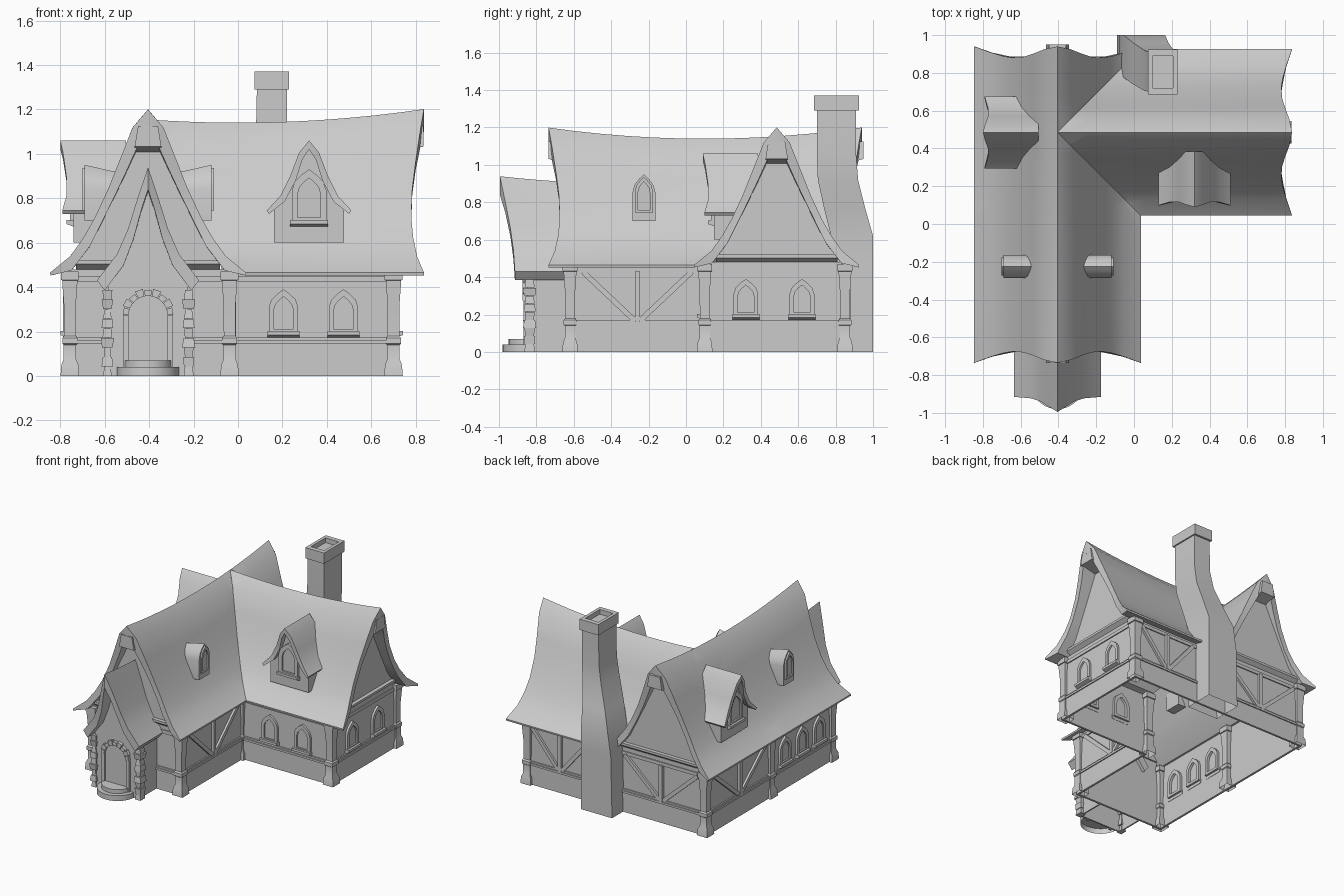
import bpy, bmesh, math, random
from mathutils import Matrix, Vector

random.seed(4)
cube = bpy.data.objects.get("Cube")
if cube:
    bpy.data.objects.remove(cube)

# The single plaster-grey colour
grey = bpy.data.materials.new("plain_grey")
grey.use_nodes = True
grey.diffuse_color = (0.6, 0.6, 0.6, 1)
grey.node_tree.nodes["Principled BSDF"].inputs["Base Color"].default_value = (0.6, 0.6, 0.6, 1)


def frame(x, y, turn=0):
    """Local frame whose -y axis faces outwards; turn in degrees."""
    return Matrix.Translation((x, y, 0)) @ Matrix.Rotation(math.radians(turn), 4, "Z")


HERE = frame(0, 0)


def build(name, verts, faces, place=HERE):
    me = bpy.data.meshes.new(name)
    me.from_pydata([place @ Vector(v) for v in verts], [], faces)
    bm = bmesh.new()
    bm.from_mesh(me)
    bmesh.ops.recalc_face_normals(bm, faces=bm.faces)
    bm.to_mesh(me)
    bm.free()
    me.shade_smooth()
    me.set_sharp_from_angle(angle=math.radians(30))
    me.materials.append(grey)
    ob = bpy.data.objects.new(name, me)
    bpy.context.collection.objects.link(ob)
    return ob


def loft(name, rings, place=HERE, closed=False, floor=True):
    """Skin rings of equal size; cap the ends, or join last to first."""
    n, m = len(rings[0]), len(rings)
    verts = [p for r in rings for p in r]
    faces = []
    for k in range(m if closed else m - 1):
        a, b = k * n, (k + 1) % m * n
        faces += [(a + i, a + (i + 1) % n, b + (i + 1) % n, b + i) for i in range(n)]
    if not closed:
        faces.append(tuple(range((m - 1) * n, m * n)))
        if floor:
            faces.append(tuple(range(n)))
    build(name, verts, faces, place)


def prism(name, pts, v0, v1, place=HERE):
    loft(name, [[(u, v, z) for u, z in pts] for v in (v0, v1)], place)


def box(name, u0, u1, v0, v1, z0, z1, place=HERE):
    prism(name, [(u0, z0), (u1, z0), (u1, z1), (u0, z1)], v0, v1, place)


def ledge(name, half, top, v0, v1, z0, z1, drop, place):
    """Projecting timber whose underside slopes down towards the wall."""
    loft(name, [[(-half, v, z), (half, v, z), (top, v, z1), (-top, v, z1)]
                for v, z in ((v0, z0), (v1, z0 - drop))], place)


def beam(name, a, b, width, depth, place):
    """Flat timber on a wall between two (u, z) points."""
    a, b = Vector(a), Vector(b)
    d = (b - a).normalized() * width / 2
    n = Vector((-d.y, d.x))
    prism(name, [a - n, b - n, b + n, a + n], -depth, 0.004, place)


def rect(x0, x1, y0, y1, z):
    return [(x0, y0, z), (x1, y0, z), (x1, y1, z), (x0, y1, z)]


def mirrored(half):
    return [(-u, z) for u, z in reversed(half)] + [p for p in half if p[0] > 0]


def roof(name, half, v0, v1, bulge0, bulge1, sag, low, reach, place):
    """Thick flared roof; rows are outer u, z, inner u, z, end bulge."""
    rows = [(-a, z, -b, y, w) for a, z, b, y, w in reversed(half)] + half[1:]
    top, eave = half[0][1], half[-1][1]
    rings = []
    for k in range(13):
        t = k / 12
        def point(u, z, w):
            v = v0 - bulge0 * w + (v1 + bulge1 * w - v0 + bulge0 * w) * t
            drop = sag * (1 - ((v - low) / reach) ** 2)
            return (u, v, z - drop * max(0, z - eave) / (top - eave))
        rings.append([point(a, z, w) for a, z, b, y, w in rows]
                     + [point(b, y, w) for a, z, b, y, w in reversed(rows)])
    n, m = len(rows), 2 * len(rows)
    verts = [p for r in rings for p in r]
    faces = [(k * m + i, k * m + (i + 1) % m, (k + 1) * m + (i + 1) % m, (k + 1) * m + i)
             for k in range(12) for i in range(m)]
    for s in (0, 12 * m):
        faces += [(s + i, s + i + 1, s + m - 2 - i, s + m - 1 - i) for i in range(n - 1)]
    return build(name, verts, faces, place)


def cut_valley(ob, keep_side):
    """Trim a main roof along the two valleys where the wings meet."""
    bm = bmesh.new()
    bm.from_mesh(ob.data)
    for s in (1, -1):
        bmesh.ops.bisect_plane(bm, geom=bm.verts[:] + bm.edges[:] + bm.faces[:], dist=1e-5,
                               plane_co=(-.405, .485, 0), plane_no=(1, s, 0))
    def in_side(f):
        c = f.calc_center_median()
        return c.x + .405 > abs(c.y - .485)
    bmesh.ops.delete(bm, geom=[f for f in bm.faces if in_side(f) != keep_side], context="FACES")
    bm.to_mesh(ob.data)
    bm.free()


def arch(w, z0, z1):
    """Pointed window outline."""
    h = z1 - z0
    return mirrored([(0, z1), (w * .42, z1 - h * .1), (w * .82, z1 - h * .23),
                     (w, z1 - h * .4), (w, z0)])


def window(name, place, w, z0, z1, sill=True):
    outer, inner = arch(w, z0, z1), arch(w * .66, z0 + w * .3, z1 - w * .5)
    rings = [[(u, v, z) for u, z in pts] for pts, v in
             ((outer, .025), (outer, -.016), (inner, -.016), (inner, .025))]
    loft(name + "_frame", rings, place, closed=True)
    prism(name + "_pane", inner, -.004, .004, place)
    if sill:
        ledge(name + "_sill", w * 1.1, w * 1.1, -.032, .01, z0 - .006, z0 + .012, .016, place)


# Walls: thin L-shaped shell, open below
CORNERS = [(-.757, -.62, -1, -1), (-.038, -.62, 1, -1), (-.038, .10, 1, -1),
           (.70, .10, 1, -1), (.70, .85, 1, 1), (-.757, .85, -1, 1)]


def wall_ring(name, grow, z0, z1):
    def ring(d, z):
        return [(x + sx * d, y + sy * d, z) for x, y, sx, sy in CORNERS]
    loft(name, [ring(.004, z0), ring(grow, z0), ring(grow, z1), ring(.004, z1)], closed=True)


wall_ring("plinth", .02, 0, .145)
wall_ring("lower_band", .028, .145, .16)
wall_ring("upper_band", .02, .16, .172)
wall_ring("wall", .01, .172, .48)
wall_ring("top_beam", .018, .425, .45)

# Corner posts
for x, y in [c[:2] for c in CORNERS] + [(-.757, .10)]:
    steps = [(.042, 0), (.038, .05), (.028, .075), (.028, .14), (.034, .145), (.034, .17),
             (.026, .18), (.027, .32), (.034, .42), (.034, .43), (.04, .432), (.04, .47)]
    loft("corner_post", [rect(x - r, x + r, y - r, y + r, z) for r, z in steps], floor=False)

# Main roofs
MAIN = [(0, 1.2, 0, 1.10, 1), (.07, 1.12, .045, 1.04, .75), (.13, .97, .095, .93, .35),
        (.18, .845, .147, .82, .08), (.24, .715, .21, .69, 0), (.29, .625, .262, .585, .15),
        (.35, .54, .345, .475, .45), (.441, .465, .439, .452, 1)]
long_wing, side_wing = frame(-.405, 0), frame(0, .485, 90)
back_wing = frame(-.405, 0, 180)
long_roof = roof("long_roof", MAIN, -.675, .88, .06, .06, .06, .1, .84, long_wing)
side_roof = roof("side_roof", MAIN, -.78, .45, .057, 0, .06, 0, .83, side_wing)
cut_valley(long_roof, False)
cut_valley(side_roof, True)

# Gables with ridge beam ends and tie beams
gable = mirrored([((a + b) / 2, (z + y) / 2) for a, z, b, y, w in MAIN[:-1]])
for place, v, tip in ((long_wing, -.63, -.735), (side_wing, -.71, -.835), (back_wing, -.86, -.95)):
    prism("gable_wall", gable, v, v + .015, place)
    ledge("ridge_beam", .06, .045, tip, v + .005, 1.032, 1.125, .026, place)
    ledge("tie_beam", .325, .315, v - .028, v + .005, .503, .52, .026, place)

# Dormers on the main roofs
DORMER = [(0, 1.06, 0, 1.02, 1), (.045, 1.005, .03, .975, .6), (.085, .9, .06, .88, .1),
          (.13, .81, .11, .785, .1), (.19, .745, .18, .73, .7)]
for place in (frame(.32, .485), frame(-.405, .485, -90)):
    roof("dormer_roof", DORMER, -.365, -.1, .03, 0, 0, 0, 1, place)
    prism("dormer_wall", mirrored([(0, 1.04), (.07, .89), (.12, .8), (.157, .765), (.157, .60)]),
          -.335, -.2, place)
    window("dormer_window", place @ Matrix.Translation((0, -.335, 0)), .078, .69, .93)

# Small arched roof lights, hoods falling back into the slope
for turn in (90, -90):
    place = frame(-.405, -.225, turn)
    loft("roof_light_hood", [[(u, v, z) for u, z in arch(.062, .70, top)]
                             for v, top in ((-.285, .95), (-.13, .915))], place)
    window("roof_light", place @ Matrix.Translation((0, -.28, 0)), .048, .745, .935, sill=False)

# Wall windows
for place in [frame(x, .09) for x in (.205, .475)] + [frame(.71, y, 90) for y in (.32, .62)] \
        + [frame(-.767, y, -90) for y in (-.06, -.26, -.46)]:
    window("wall_window", place, .066, .19, .39)

# Timber V braces
for place, half in ((frame(-.028, -.26, 90), .29), (frame(-.405, .86, 180), .30),
                    (frame(.43, .86, 180), .23), (frame(-.767, .475, -90), .32)):
    beam("brace_upright", (0, .16), (0, .43), .028, .02, place)
    for s in (-1, 1):
        beam("brace_diagonal", (s * .015, .168), (s * half, .428), .028, .016, place)

# Leaning chimney with a hollow cap
loft("chimney", [rect(*r) for r in (
    (-.09, .165, .78, 1.0, 0), (-.08, .165, .78, 1.0, .45), (-.055, .165, .775, 1.0, .62),
    (-.005, .182, .74, .96, .76), (.055, .21, .705, .92, .92), (.08, .22, .70, .91, 1.05),
    (.085, .22, .70, .91, 1.29))], floor=False)
loft("chimney_cap", [rect(*r) for r in (
    (.075, .23, .685, .925, 1.29), (.075, .23, .685, .925, 1.37),
    (.098, .207, .72, .89, 1.37), (.098, .207, .72, .89, 1.335))])

# Porch
porch = frame(-.405, 0)
PORCH = [(0, .94, 0, .84, 1), (.045, .81, .03, .75, .65), (.09, .665, .065, .62, .3),
         (.14, .55, .11, .50, .1), (.23, .43, .195, .385, 0)]
roof("porch_roof", PORCH, -.915, -.6, .08, 0, .04, -.3, .7, porch)
prism("porch_front", mirrored([(0, .88), (.05, .70), (.09, .59), (.13, .50), (.18, .43), (.18, 0)]),
      -.85, -.84, porch)
for s in (-1, 1):
    box("porch_side", s * .17, s * .18, -.84, -.625, 0, .43, porch)

# Rough corner stones of the porch
for s in (-1, 1):
    for i in range(9):
        r = (.024 if i % 2 else .018) + random.uniform(-.003, .003)
        u, z, lean = s * .183, i * .043, random.uniform(-.004, .004)
        loft("corner_stone", [rect(u - w, u + w, -.842 - w, -.83 + w, h)
                              for w, h in ((r - lean, z), (r + lean, z + .042))], porch)

# Door with a ring of arch stones
SPRING = .272
curve = [math.pi * i / 12 for i in range(13)]
door = [(.09, .05)] + [(.09 * math.cos(a), SPRING + .09 * math.sin(a)) for a in curve] + [(-.09, .05)]
prism("door", door, -.857, -.84, porch)
for i in range(9):
    a, b = math.pi * (i + .06) / 9, math.pi * (i + .94) / 9
    outer = .122 if i % 2 else .114
    pts = [(r * math.cos(t), SPRING + r * math.sin(t))
           for r, t in ((.088, a), (outer, a), (outer, b), (.088, b))]
    prism("arch_stone", pts, -.875, -.84, porch)
for s in (-1, 1):
    box("door_jamb", s * .088, s * .112, -.868, -.84, 0, SPRING, porch)

# Rounded door steps
for r, z0, z1 in ((.14, 0, .04), (.108, .04, .07)):
    rim = [(r * math.cos(a), -.84 - r * math.sin(a)) for a in [math.pi * i / 20 for i in range(21)]]
    loft("door_step", [[(x, y, z) for x, y in rim] for z in (z0, z1)], porch, floor=False)
